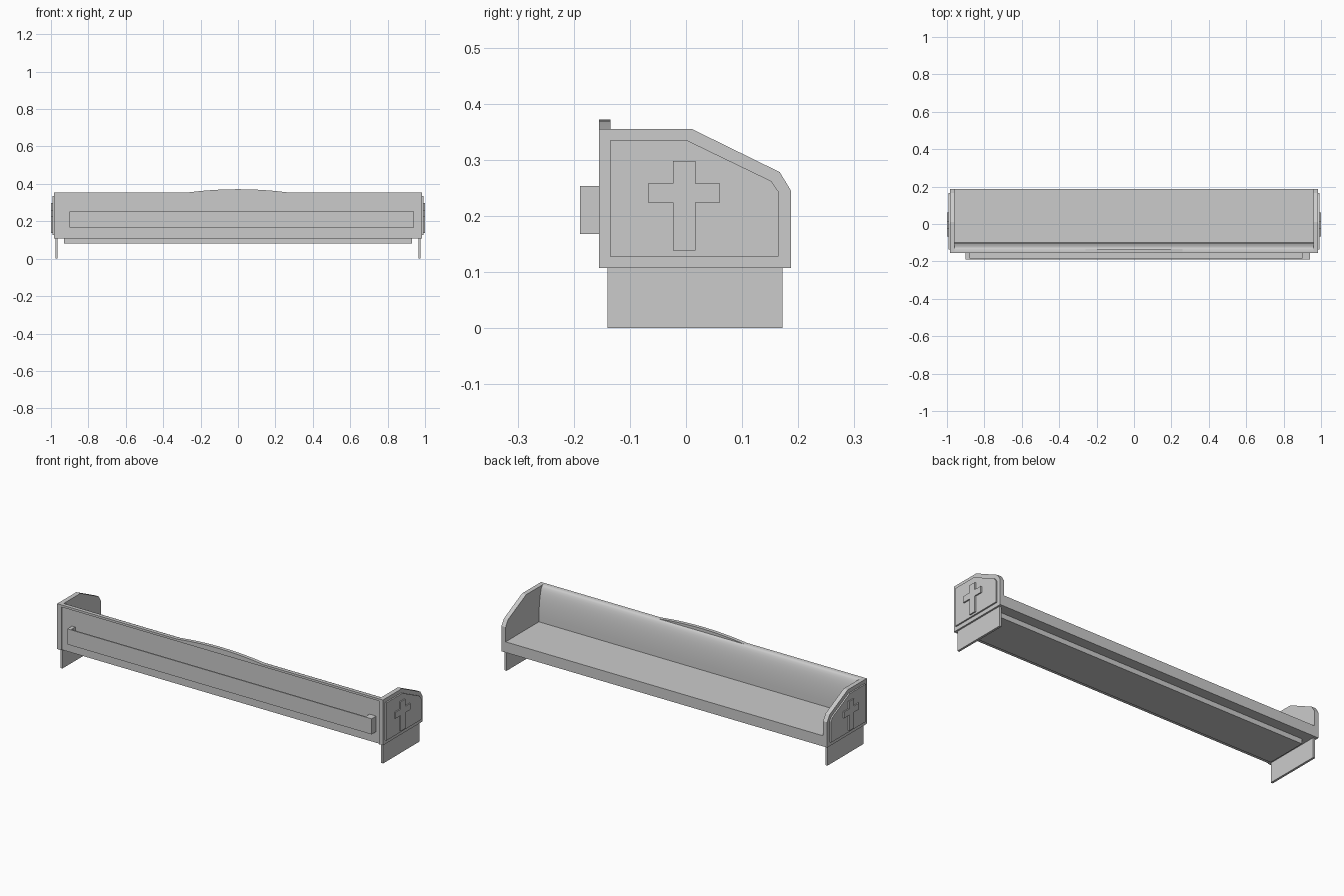
import bpy, bmesh, math
from mathutils import Vector

if "Cube" in bpy.data.objects:
    bpy.data.objects.remove(bpy.data.objects["Cube"], do_unlink=True)

grey = bpy.data.materials.new("plain_grey")
grey.use_nodes = True
GREY = (0.6, 0.6, 0.6, 1)
grey.diffuse_color = GREY
grey.node_tree.nodes["Principled BSDF"].inputs["Base Color"].default_value = GREY


def prism(name, outline, axis, a, b):
    """Extrude a closed outline along x (outline is y,z) or y (outline is x,z)."""
    def place(p, d):
        return Vector((d, p[0], p[1])) if axis == "x" else Vector((p[0], d, p[1]))
    bm = bmesh.new()
    base = bm.faces.new([bm.verts.new(place(p, a)) for p in outline])
    geom = bmesh.ops.extrude_face_region(bm, geom=[base])["geom"]
    offset = place((0, 0), b - a)
    bmesh.ops.translate(bm, verts=[g for g in geom if isinstance(g, bmesh.types.BMVert)], vec=offset)
    bmesh.ops.recalc_face_normals(bm, faces=bm.faces)
    mesh = bpy.data.meshes.new(name)
    bm.to_mesh(mesh)
    bm.free()
    mesh.materials.append(grey)
    obj = bpy.data.objects.new(name, mesh)
    bpy.context.collection.objects.link(obj)
    return obj


def rect(u0, u1, v0, v1):
    return [(u0, v0), (u1, v0), (u1, v1), (u0, v1)]


def box(name, x0, x1, y0, y1, z0, z1):
    return prism(name, rect(y0, y1, z0, z1), "x", x0, x1)


def smooth(obj):
    bpy.ops.object.select_all(action="DESELECT")
    obj.select_set(True)
    bpy.context.view_layer.objects.active = obj
    bpy.ops.object.shade_smooth_by_angle(angle=math.radians(30))


# End boards with raised panel, cross and foot on both sides
end_outline = [(-0.155, 0.107), (0.187, 0.107), (0.187, 0.245),
               (0.167, 0.278), (0.01, 0.355), (-0.155, 0.355)]
panel_outline = [(-0.135, 0.128), (0.165, 0.128), (0.165, 0.243),
                 (0.152, 0.262), (0.003, 0.334), (-0.135, 0.334)]
cross_outline = [(-0.023, 0.138), (0.017, 0.138), (0.017, 0.224), (0.061, 0.224),
                 (0.061, 0.258), (0.017, 0.258), (0.017, 0.298), (-0.023, 0.298),
                 (-0.023, 0.258), (-0.068, 0.258), (-0.068, 0.224), (-0.023, 0.224)]
for side, s in (("left", 1), ("right", -1)):
    prism(side + "_end_board", end_outline, "x", s * 0.96, s * 0.985)
    prism(side + "_end_panel", panel_outline, "x", s * 0.985, s * 0.993)
    prism(side + "_cross", cross_outline, "x", s * 0.993, s)
    box(side + "_foot", s * 0.964, s * 0.976, -0.14, 0.172, 0, 0.107)

# Seat and the lower slab under it
box("seat", -0.96, 0.96, -0.149, 0.187, 0.107, 0.165)
box("under_slab", -0.93, 0.93, -0.10, 0.13, 0.08, 0.107)

# Backrest with a gently bulging sitting side
steps = 10
curve = [(-0.135 + 0.035 * math.sin(t), 0.165 + 0.19 * math.cos(t))
         for t in (math.pi / 2 * i / steps for i in range(steps + 1))]
smooth(prism("backrest", [(-0.149, 0.165), (-0.149, 0.355)] + curve, "x", -0.96, 0.96))

# Top rail with a raised rounded centre
arch = [(0.26 * math.cos(a), 0.355 + 0.0165 * (1 - math.cos(a) ** 2))
        for a in (math.pi * i / 16 for i in range(17))]
smooth(prism("crest", [(-0.26, 0.35), (0.26, 0.35)] + arch, "y", -0.155, -0.135))
box("top_rail", -0.96, 0.96, -0.155, -0.149, 0.343, 0.355)

# Book tray on the outer face: thin front, floor and two end blocks
box("tray_front", -0.90, 0.94, -0.189, -0.182, 0.168, 0.253)
box("tray_floor", -0.90, 0.94, -0.182, -0.149, 0.168, 0.177)
box("tray_right_end", -0.90, -0.88, -0.182, -0.149, 0.177, 0.253)
box("tray_left_end", 0.90, 0.94, -0.182, -0.149, 0.177, 0.253)
